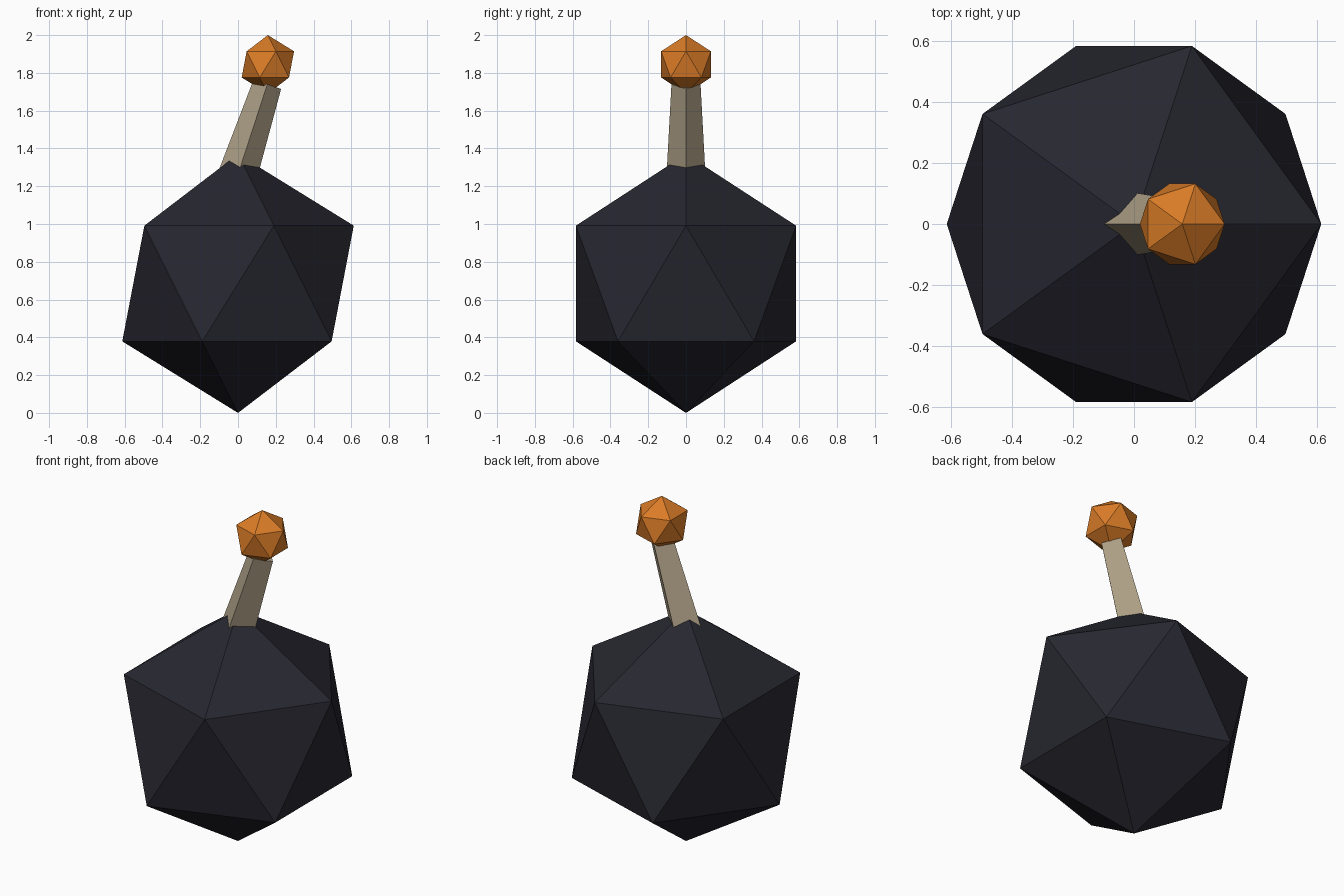
import bpy
from mathutils import Matrix, Vector

cube = bpy.data.objects.get("Cube")
if cube:
    bpy.data.objects.remove(cube, do_unlink=True)


def material(name, rgb):
    mat = bpy.data.materials.new(name)
    mat.use_nodes = True
    mat.diffuse_color = (*rgb, 1)
    bsdf = mat.node_tree.nodes["Principled BSDF"]
    bsdf.inputs["Base Color"].default_value = (*rgb, 1)
    return mat


def finish(name, mat):
    obj = bpy.context.object
    obj.name = obj.data.name = name
    obj.data.materials.append(mat)
    return obj


def faceted_ball(name, radius, center, mat):
    bpy.ops.mesh.primitive_ico_sphere_add(subdivisions=1, radius=radius, location=center)
    return finish(name, mat)


dark = material("dark iron", (0.02, 0.02, 0.03))
cord = material("tan cord", (0.42, 0.35, 0.24))
orange = material("ember orange", (0.7, 0.2, 0.02))

# Heavy round body and glowing tip
faceted_ball("body", 0.685, (0, 0, 0.685), dark)
faceted_ball("ember", 0.155, (0.158, 0, 1.845), orange)

# Tapered four-sided fuse leaning to +x, its foot sunk in the body
tilt, length = 0.315, 0.6
axis = Matrix.Rotation(tilt, 3, "Y") @ Vector((0, 0, 1))
top = Vector((0.155, 0, 1.739))
bpy.ops.mesh.primitive_cone_add(
    vertices=4, radius1=0.108, radius2=0.077, depth=length,
    location=top - axis * length / 2, rotation=(0, tilt, 0))
finish("fuse", cord)
